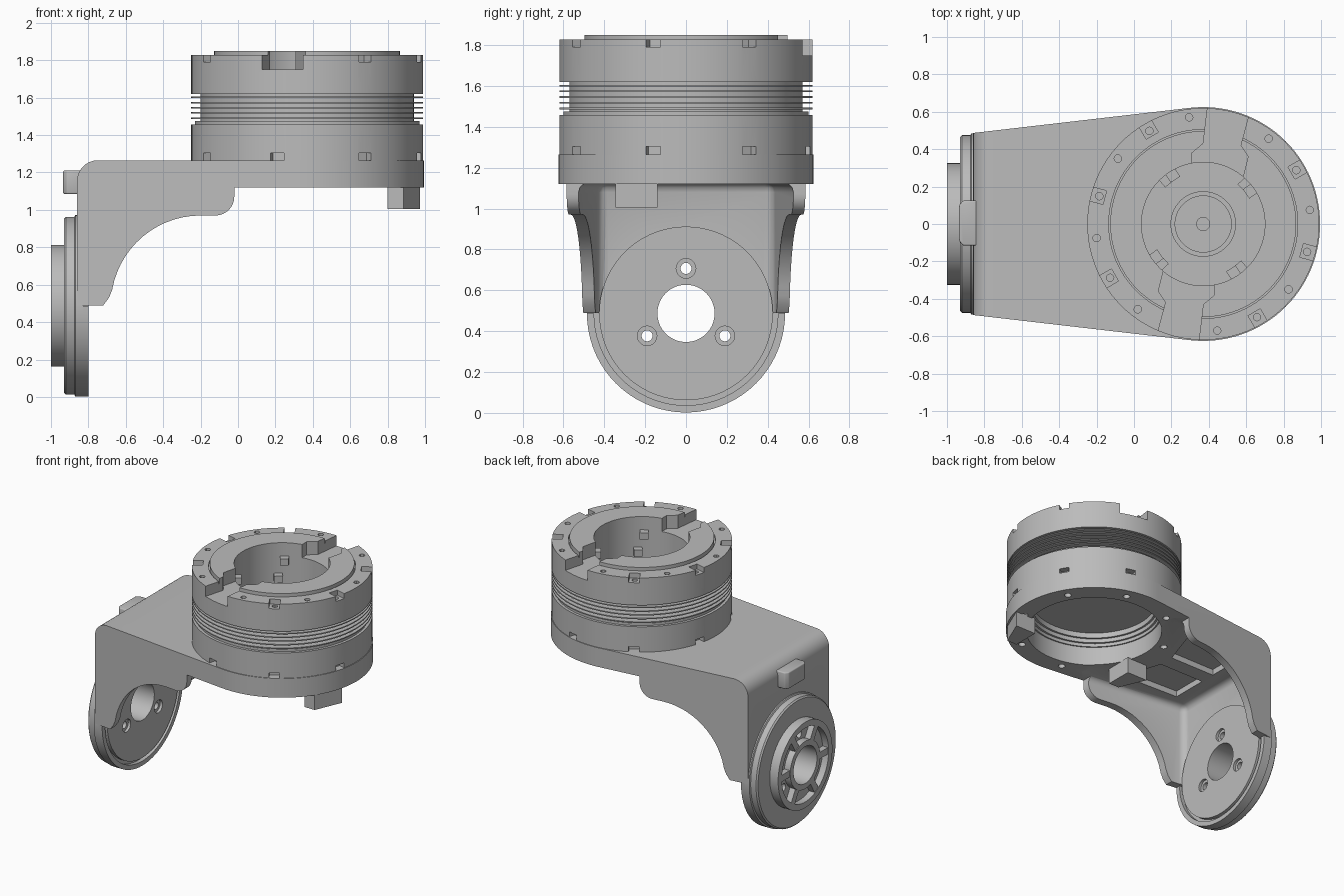
import bpy, bmesh, math
from math import cos, sin, pi, radians
from mathutils import Matrix, Vector

if "Cube" in bpy.data.objects:
    bpy.data.objects.remove(bpy.data.objects["Cube"])

grey = bpy.data.materials.new("machined_grey")
grey.use_nodes = True
grey.diffuse_color = (0.5, 0.5, 0.5, 1)
grey.node_tree.nodes["Principled BSDF"].inputs["Base Color"].default_value = (0.5, 0.5, 0.5, 1)

CX, R = 0.37, 0.62        # motor axis and radius
HUB_Z = 0.487             # height of the joint axis
parts = []


def finish(name, bm):
    bmesh.ops.recalc_face_normals(bm, faces=bm.faces)
    mesh = bpy.data.meshes.new(name)
    bm.to_mesh(mesh)
    bm.free()
    mesh.materials.append(grey)
    ob = bpy.data.objects.new(name, mesh)
    bpy.context.collection.objects.link(ob)
    parts.append(ob)
    return ob


def extrude_into(bm, pts, axis, d0, d1):
    place = {"x": lambda a, b, d: (d, a, b),
             "y": lambda a, b, d: (a, d, b),
             "z": lambda a, b, d: (a, b, d)}[axis]
    low = [bm.verts.new(place(a, b, d0)) for a, b in pts]
    high = [bm.verts.new(place(a, b, d1)) for a, b in pts]
    bm.faces.new(low)
    bm.faces.new(high)
    for i in range(len(pts)):
        j = (i + 1) % len(pts)
        bm.faces.new((low[i], low[j], high[j], high[i]))


def prisms(name, outlines, axis, d0, d1, bevel=0):
    bm = bmesh.new()
    for pts in outlines:
        extrude_into(bm, pts, axis, d0, d1)
    bmesh.ops.recalc_face_normals(bm, faces=bm.faces)
    if bevel:
        bmesh.ops.bevel(bm, geom=bm.edges[:], offset=bevel, segments=3,
                        profile=0.5, affect="EDGES")
    return finish(name, bm)


def lathe(name, profile, center, axis, start=0, angle=2 * pi, steps=72):
    """Spin (radius, position along axis) points about an x or z axis."""
    bm = bmesh.new()
    along = Vector((1, 0, 0)) if axis == "x" else Vector((0, 0, 1))
    out = Vector((0, 1, 0)) if axis == "x" else Vector((1, 0, 0))
    out = Matrix.Rotation(start, 3, along) @ out
    c = Vector(center)
    vs = [bm.verts.new(c + out * r + along * d) for r, d in profile]
    es = [bm.edges.new((vs[i], vs[(i + 1) % len(vs)])) for i in range(len(vs))
          if profile[i][0] + profile[(i + 1) % len(vs)][0] > 0]
    bmesh.ops.spin(bm, geom=vs + es, cent=c, axis=along, angle=angle, steps=steps)
    bmesh.ops.remove_doubles(bm, verts=bm.verts, dist=0.0005)
    return finish(name, bm)


def circle(a, b, r, n=20):
    return [(a + r * cos(2 * pi * i / n), b + r * sin(2 * pi * i / n)) for i in range(n)]


def arc(a, b, ra, rb, t0, t1, n=10):
    ts = [radians(t0 + (t1 - t0) * i / n) for i in range(n + 1)]
    return [(a + ra * cos(t), b + rb * sin(t)) for t in ts]


def block(cx, cy, r0, r1, width, deg):
    """Outline of a rectangle pointing outward from a centre."""
    t = radians(deg)
    return [(cx + r * cos(t) - s * sin(t), cy + r * sin(t) + s * cos(t))
            for r, s in ((r0, -width / 2), (r1, -width / 2), (r1, width / 2), (r0, width / 2))]


def combine(ob, cutter, operation="DIFFERENCE"):
    mod = ob.modifiers.new("cut", "BOOLEAN")
    mod.object, mod.operation, mod.solver = cutter, operation, "EXACT"
    bpy.context.view_layer.update()
    dg = bpy.context.evaluated_depsgraph_get()
    mesh = bpy.data.meshes.new_from_object(ob.evaluated_get(dg))
    ob.modifiers.clear()
    ob.data = mesh
    parts.remove(cutter)
    bpy.data.objects.remove(cutter)


def around(r, degs):
    return [(CX + r * cos(radians(d)), r * sin(radians(d))) for d in degs]


def flip_y(pts):
    return [(a, -b) for a, b in pts]


# Bracket: side silhouette trimmed to the tapered plan shape
side = ([(-0.86, 0.49), (-0.72, 0.49), (-0.69, 0.53)]
        + arc(-0.2, 0.49, 0.48, 0.48, 170, 90, 14)
        + arc(-0.12, 1.07, 0.1, 0.1, -90, 0, 8)
        + [(-0.02, 1.12), (1.2, 1.12), (1.2, 1.265)]
        + arc(-0.75, 1.155, 0.11, 0.11, 90, 180, 8))
plan = [(-0.9, 0.482)] + arc(CX, 0, 0.625, 0.625, 96.5, -96.5, 60) + [(-0.9, -0.482)]
bracket = prisms("bracket", [side], "y", -0.8, 0.8)
combine(bracket, prisms("plan_trim", [plan], "z", 0, 1.6), "INTERSECT")
channel = [(-0.828, 0.43), (0.1, 0.54), (0.1, -0.54), (-0.828, -0.43)]
combine(bracket, prisms("channel", [channel], "z", 0.2, 1.125, 0.045))
combine(bracket, prisms("plate_opening", [circle(CX, 0, 0.48, 72)], "z", 1.0, 1.4))
combine(bracket, prisms("hub_seat", [circle(0, HUB_Z, 0.42, 72)], "x", -1.2, -0.78))
pocket = [(-0.68, 0.06), (-0.3, 0.06), (-0.2, 0.36), (-0.68, 0.34)]
combine(bracket, prisms("pockets", [pocket, flip_y(pocket)], "z", 1.05, 1.17))
eighths = [30 + 45 * i for i in range(8)]
combine(bracket, prisms("plate_screws", [circle(x, y, 0.025) for x, y in around(0.545, eighths)],
                        "z", 1.0, 1.2))

# Stop lugs under the plate and on the back wall
lug = [(0.43, -0.14), (0.602, -0.14), (0.515, -0.345), (0.43, -0.345)]
for name, s in (("outer_lug", 1), ("inner_lug", -1)):
    prisms(name, [[(CX + s * a, b) for a, b in lug]], "z", 1.005, 1.13)
prisms("wall_lug", [[(-0.935, -0.09), (-0.915, -0.115), (-0.84, -0.115),
                     (-0.84, 0.125), (-0.915, 0.125), (-0.935, 0.1)]], "z", 1.085, 1.21, 0.008)

# Joint disc with a recessed face and three counterbored holes
joint = lathe("joint_disc", [
    (0.14, -1.0), (0.18, -1.0), (0.18, -0.95), (0.28, -0.95), (0.28, -1.0), (0.325, -1.0),
    (0.325, -0.93), (0.465, -0.93), (0.475, -0.92), (0.475, -0.875), (0.485, -0.87),
    (0.485, -0.83), (0.425, -0.83), (0.425, -0.8), (0.14, -0.8)], (0, 0, HUB_Z), "x")
bolt_spots = [(0.22 * cos(radians(d)), HUB_Z + 0.22 * sin(radians(d))) for d in (90, 210, 330)]
combine(joint, prisms("joint_bolts", [circle(a, b, 0.027) for a, b in bolt_spots], "x", -1.1, -0.7))
combine(joint, prisms("counterbores", [circle(a, b, 0.048) for a, b in bolt_spots], "x", -0.82, -0.7))
lathe("joint_lower_rim", [(0.485, -0.835), (0.485, -0.8), (0.45, -0.8), (0.45, -0.835)],
      (0, 0, HUB_Z), "x", pi, pi, 36)
prisms("joint_spokes", [block(0, HUB_Z, 0.17, 0.29, 0.05, 60 * i) for i in range(6)],
       "x", -0.995, -0.94)

# Motor body: stepped cup with cooling fins, turned as one piece
fins = []
for i in range(5):
    z = 1.602 - 0.028 * i
    fins += [(0.57, z + 0.004), (R, z + 0.004), (R, z - 0.004), (0.57, z - 0.004)]
motor = lathe("motor_body", [
    (0, 1.43), (0.035, 1.43), (0.035, 1.45), (0.15, 1.45), (0.15, 1.47), (0.175, 1.47),
    (0.175, 1.42), (0.33, 1.42), (0.33, 1.85), (0.497, 1.85), (0.497, 1.81), (0.505, 1.81),
    (0.505, 1.828), (R, 1.828), (R, 1.62), (0.57, 1.62)] + fins + [
    (0.57, 1.475), (0.6, 1.475), (0.6, 1.457), (R, 1.457), (R, 1.265), (0.47, 1.265),
    (0.47, 1.29), (0.455, 1.29), (0.455, 1.32), (0.44, 1.32), (0.44, 1.36), (0, 1.36)],
    (CX, 0, 0), "z", steps=96)

# Cable slots through the top ring, half a turn apart
slot = [(0.03, 0.68), (0.0, 0.43), (-0.06, 0.38), (-0.06, 0.26),
        (0.2, 0.2), (0.24, 0.36), (0.2, 0.42), (0.27, 0.68)]
combine(motor, prisms("slots", [[(CX + s * a, s * b) for a, b in slot] for s in (1, -1)],
                      "z", 1.75, 2.0))
# Rim notches and screw holes
combine(motor, prisms("top_notches", [block(CX, 0, 0.545, 0.7, 0.075, d) for d in eighths],
                      "z", 1.79, 1.95))
combine(motor, prisms("low_notches", [block(CX, 0, 0.57, 0.7, 0.075, d) for d in eighths],
                      "z", 1.1, 1.303))
combine(motor, prisms("rim_screws",
                      [circle(x, y, 0.02, 12) for x, y in
                       around(0.575, [30 + 22.5 * i for i in range(16)])],
                      "z", 1.765, 1.95))

# Small contact blocks on the bore wall
for name, offset, z in (("upper_contacts", 0, 1.7), ("lower_contacts", 8, 1.57)):
    prisms(name, [block(CX, 0, 0.28, 0.34, 0.06, d + offset) for d in (35, 122, 215, 302)],
           "z", z, z + 0.05)

# Smooth round surfaces, keep machined edges crisp
for ob in bpy.context.view_layer.objects:
    ob.select_set(ob in parts)
bpy.context.view_layer.objects.active = parts[0]
bpy.ops.object.shade_smooth_by_angle(angle=radians(30))
